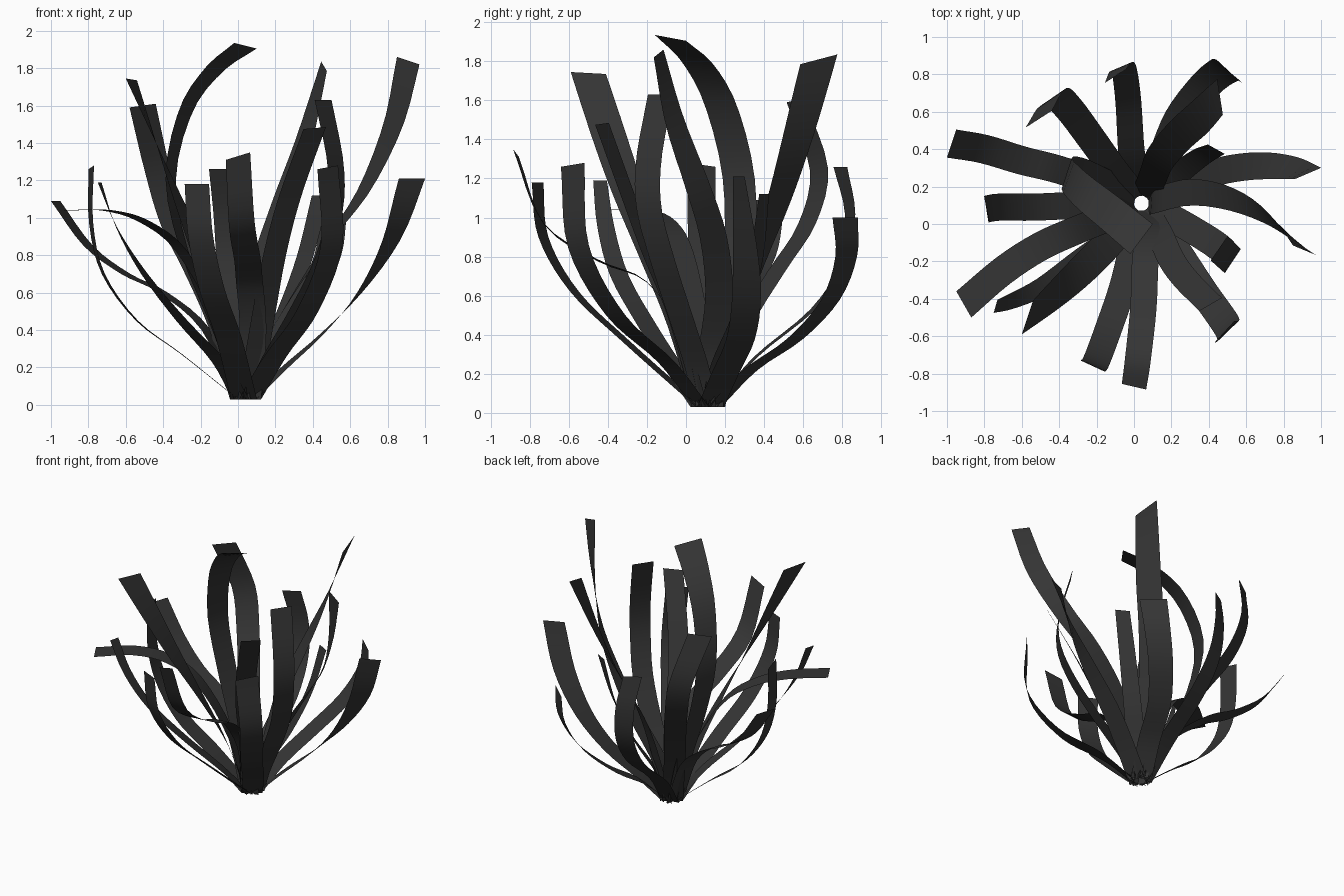
import bpy
from mathutils import Vector

mat = bpy.data.materials.new("dark_leaf")
mat.diffuse_color = (0.035, 0.035, 0.035, 1)
CENTRE = Vector((0.04, 0.11, 0.03))
STEPS = 20


def spline(p, t):
    # Catmull-Rom point along the path, t in 0..1
    q = [2 * p[0] - p[1]] + p + [2 * p[-1] - p[-2]]
    s = t * (len(p) - 1)
    i = min(int(s), len(p) - 2)
    u = s - i
    a, b, c, d = q[i:i + 4]
    return 0.5 * (2 * b + (c - a) * u + (2 * a - 5 * b + 4 * c - d) * u * u
                  + (3 * b - a - 3 * c + d) * u ** 3)


def blade(name, tip_edge, *pts):
    # flat ribbon: width direction turns from tangential at the root to the tip edge
    pts = [Vector(p) for p in pts]
    out = pts[0] - CENTRE
    out.z = 0
    out.normalize()
    path = [CENTRE + out * 0.04] + pts
    tip = Vector(tip_edge)
    far = pts[len(pts) // 2] - CENTRE
    side = Vector((-far.y, far.x, 0)).normalized()
    if side.dot(tip) < 0:
        side.negate()
    verts, faces = [], []
    for k in range(STEPS + 1):
        t = k / STEPS
        w = side.lerp(tip.normalized(), t * t).normalized()
        w *= (0.145 * (1 - t) + tip.length * t) / 2
        c = spline(path, t)
        verts += [c - w, c + w]
        if k:
            n = 2 * k
            faces.append((n - 2, n - 1, n + 1, n))
    me = bpy.data.meshes.new(name)
    me.from_pydata(verts, [], faces)
    me.polygons.foreach_set("use_smooth", [True] * len(faces))
    me.materials.append(mat)
    bpy.context.collection.objects.link(bpy.data.objects.new(name, me))


# front blades
blade("front_blade", (.13, -.03, .04), (.08, -.02, .4), (.06, -.2, .67), (.05, -.45, .78), (.02, -.73, .97), (0, -.87, 1.33))
blade("front_left_blade", (.13, -.06, 0), (-.05, -.3, .36), (-.14, -.57, .62), (-.2, -.73, .9), (-.22, -.76, 1.18))
blade("front_right_low_blade", (.11, .12, .02), (.2, -.1, .26), (.37, -.36, .5), (.5, -.55, .85), (.48, -.58, 1.27))
blade("front_right_tall_blade", (.12, .07, .01), (.14, -.06, .5), (.2, -.19, .82), (.28, -.3, 1.12), (.41, -.43, 1.48))
blade("front_left_tall_blade", (.06, .18, -.01), (-.08, -.04, .45), (-.2, -.17, .8), (-.36, -.32, 1.2), (-.57, -.5, 1.74))
# left blades
blade("left_front_blade", (.02, .07, 0), (-.1, -.06, .23), (-.3, -.2, .45), (-.5, -.34, .7), (-.65, -.41, .95), (-.74, -.44, 1.19))
blade("left_drooping_blade", (.08, -.14, 0), (-.1, .05, .45), (-.3, -.03, .82), (-.5, -.12, .98), (-.7, -.25, 1.04), (-.91, -.43, 1.04))
blade("left_blade", (.03, -.14, .02), (-.3, .1, .27), (-.54, .09, .45), (-.72, .09, .7), (-.785, .08, .97), (-.785, .08, 1.27))
blade("left_back_blade", (.05, .15, 0), (-.17, .21, .4), (-.4, .29, .6), (-.6, .34, .7), (-.8, .4, .85), (-.975, .43, 1.09))
blade("tall_arched_blade", (.12, .16, -.03), (-.12, .2, .4), (-.28, .27, .8), (-.36, .27, 1.2), (-.28, .18, 1.57), (-.13, .06, 1.79), (.04, -.08, 1.92))
# back blades
blade("back_left_blade", (.14, .09, .02), (-.1, .28, .42), (-.23, .46, .72), (-.35, .62, .97), (-.43, .68, 1.25), (-.51, .56, 1.6))
blade("back_blade", (.11, .07, 0), (-.01, .35, .28), (-.03, .65, .53), (-.05, .81, .77), (-.07, .84, 1.02), (-.1, .79, 1.26))
blade("back_right_blade", (.14, -.13, 0), (.14, .33, .22), (.24, .56, .38), (.38, .74, .58), (.48, .82, .8), (.51, .815, 1.0))
blade("back_right_tall_blade", (.03, -.19, -.05), (.1, .25, .45), (.14, .35, .75), (.24, .47, 1.07), (.35, .57, 1.4), (.46, .68, 1.81))
# right blades
blade("right_back_blade", (.09, -.05, 0), (.13, .18, .25), (.25, .28, .5), (.36, .36, .8), (.44, .4, 1.12))
blade("right_blade", (.14, .06, 0), (.25, .2, .2), (.45, .28, .38), (.65, .31, .6), (.82, .3, .88), (.93, .27, 1.21))
blade("right_tall_blade", (.12, -.05, -.04), (.12, .13, .28), (.3, .17, .6), (.5, .14, .9), (.68, .06, 1.16), (.83, -.06, 1.5), (.91, -.14, 1.84))
blade("right_curled_blade", (.09, .13, 0), (.15, .06, .22), (.31, -.03, .5), (.45, -.12, .78), (.52, -.19, 1.05), (.52, -.19, 1.3), (.455, -.13, 1.63))
